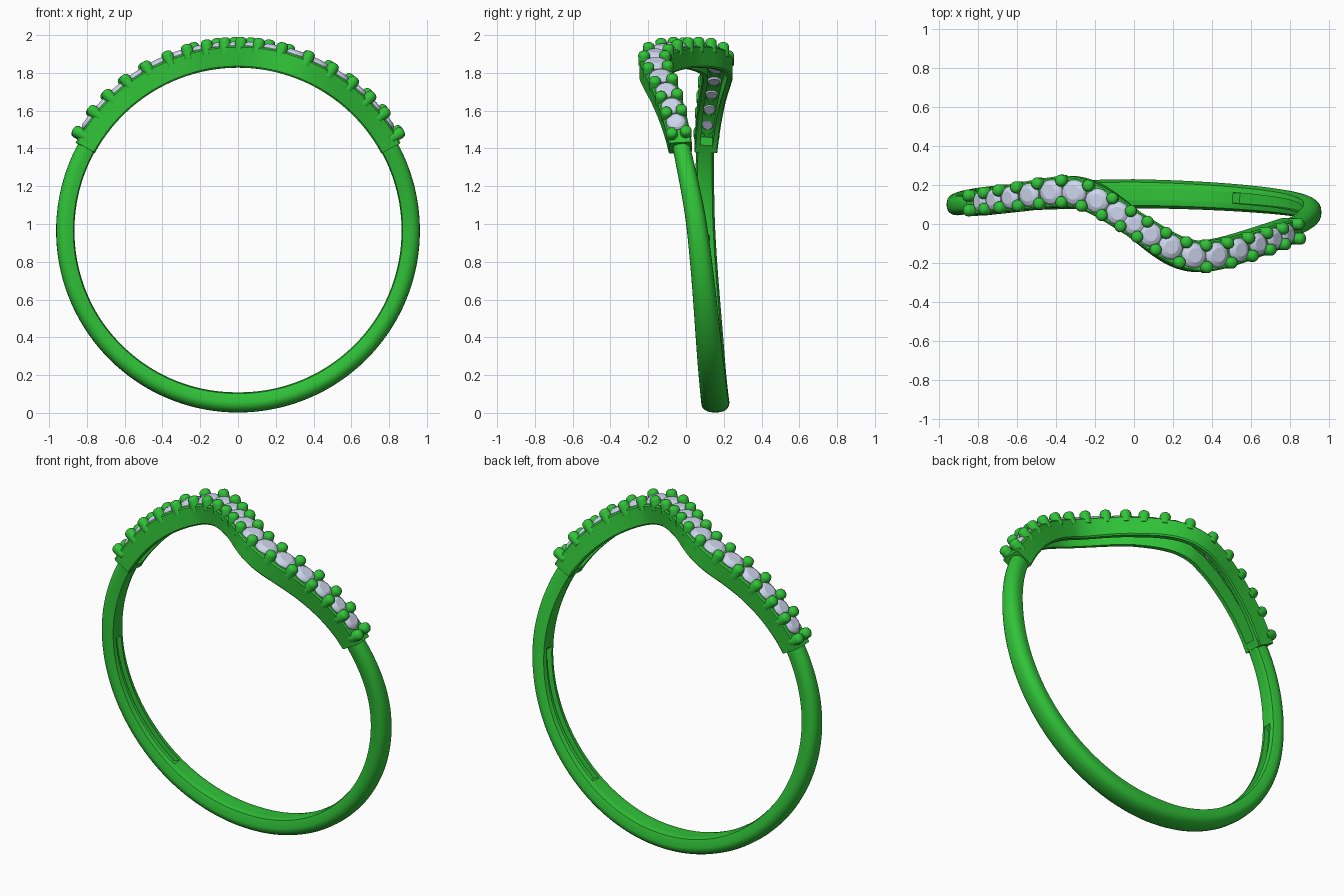
import bpy, bmesh, math
from mathutils import Vector

if "Cube" in bpy.data.objects:
    bpy.data.objects.remove(bpy.data.objects["Cube"])

CZ = 0.965  # height of the ring centre


def material(name, color):
    m = bpy.data.materials.new(name)
    m.diffuse_color = color
    m.use_nodes = True
    m.node_tree.nodes["Principled BSDF"].inputs["Base Color"].default_value = m.diffuse_color
    return m


METAL = material("green_metal", (0.03, 0.55, 0.04, 1))
STONE = material("pale_stone", (0.62, 0.67, 0.85, 1))


def interp(keys, t):
    """Smooth (Catmull-Rom style) interpolation through (t, value) keys."""
    t = max(keys[0][0], min(keys[-1][0], t))
    i = 0
    while i < len(keys) - 2 and t > keys[i + 1][0]:
        i += 1

    def slope(k):
        a, b = keys[max(k - 1, 0)], keys[min(k + 1, len(keys) - 1)]
        return (b[1] - a[1]) / (b[0] - a[0])
    (t0, v0), (t1, v1) = keys[i], keys[i + 1]
    h = t1 - t0
    s = (t - t0) / h
    return ((2*s**3 - 3*s*s + 1) * v0 + (s**3 - 2*s*s + s) * h * slope(i)
            + (3*s*s - 2*s**3) * v1 + (s**3 - s*s) * h * slope(i + 1))


# Sideways sway and half width of the wavy head (by x)
SWAY = [(-.86, .105), (-.6, .14), (-.45, .16), (-.33, .165), (-.2, .125), (0, 0),
        (.2, -.125), (.33, -.165), (.45, -.155), (.6, -.115), (.86, -.03)]
HEAD_W = [(0, .07), (.33, .08), (.6, .071), (.86, .061)]
# Sideways sway and half width of the shank (by angle)
SHANK_Y = [(-208, .1), (-180, .1), (-135, .135), (-90, .155), (-45, .125), (0, .06), (30, -.027)]
SHANK_W = [(0, .075), (45, .068), (90, .055), (120, .046)]


def head_y(a):
    return interp(SWAY, .98 * math.cos(math.radians(a)))


def head_w(a):
    return interp(HEAD_W, abs(.98 * math.cos(math.radians(a))))


def shank_y(a):
    return interp(SHANK_Y, a)


def frame(yf, a):
    """Origin on the axis, radial and sideways directions at angle a."""
    def pos(b):
        r = math.radians(b)
        return Vector((.95 * math.cos(r), yf(b), .95 * math.sin(r)))
    n = Vector((math.cos(math.radians(a)), 0, math.sin(math.radians(a))))
    side = n.cross(pos(a + .5) - pos(a - .5)).normalized()
    if side.y < 0:
        side = -side
    return Vector((0, yf(a), CZ)), n, side


def sweep(bm, yf, profile, a0, a1, steps):
    """Sweep profile(angle) -> [(side, radius)] around the ring."""
    rings = []
    for i in range(steps + 1):
        a = a0 + (a1 - a0) * i / steps
        o, n, s = frame(yf, a)
        rings.append([bm.verts.new(o + n * r + s * u) for u, r in profile(a)])
    k = len(rings[0])
    for p, q in zip(rings, rings[1:]):
        for j in range(k):
            bm.faces.new((p[j], p[(j + 1) % k], q[(j + 1) % k], q[j]))
    bm.faces.new(rings[0])
    bm.faces.new(rings[-1][::-1])


def lathe(bm, a, u, base, rings, sides):
    """Round part standing radially on the head; rings = [(radius, height)]."""
    o, n, s = frame(head_y, a)
    c, t = o + n * base + s * u, n.cross(s)
    loops = []
    for rad, h in rings:
        loops.append([bm.verts.new(c + n * h + s * (rad * math.cos(2*math.pi*k/sides))
                                   + t * (rad * math.sin(2*math.pi*k/sides))) for k in range(sides)])
    for p, q in zip(loops, loops[1:]):
        for k in range(sides):
            bm.faces.new((p[k], p[(k + 1) % sides], q[(k + 1) % sides], q[k]))
    bm.faces.new(loops[0][::-1])
    bm.faces.new(loops[-1])


def finish(name, bm, mat, angle=None):
    bmesh.ops.recalc_face_normals(bm, faces=bm.faces[:])
    me = bpy.data.meshes.new(name)
    bm.to_mesh(me)
    bm.free()
    me.materials.append(mat)
    ob = bpy.data.objects.new(name, me)
    bpy.context.collection.objects.link(ob)
    if angle:
        bpy.ops.object.select_all(action='DESELECT')
        ob.select_set(True)
        bpy.context.view_layer.objects.active = ob
        bpy.ops.object.shade_smooth_by_angle(angle=math.radians(angle))


# Shank: rounded outside, flatter inside with a long recess on each lower side
def shank_profile(a):
    d = abs(a + 90)
    w = interp(SHANK_W, d)
    inner = .866 - .01 * max(0, 1 - d / 60)
    depth = .03 if 36 < d < 88 else 0
    g = w * .4
    pts = [(-g, inner), (-g * .95, inner + depth), (g * .95, inner + depth), (g, inner),
           (w * .8, inner + .006)]
    for k in range(13):
        t = math.pi * k / 12
        c, s = math.cos(t), math.sin(t)
        pts.append((w * math.copysign(abs(c) ** .8, c), .908 + .055 * s ** .9 if s > 1e-6 else .908))
    pts.append((-w * .8, inner + .006))
    return pts


bm = bmesh.new()
sweep(bm, shank_y, shank_profile, -210, 30, 160)
finish("shank", bm, METAL, 40)


# Wavy head: channel open on the inside, closed by a block at each end
def channel(a):
    w = head_w(a)
    i = w - .03
    return [(-w + .006, .862), (-w, .87), (-w, .97), (-w + .008, .978), (w - .008, .978), (w, .97),
            (w, .87), (w - .006, .862), (i, .862), (i, .95), (-i, .95), (-i, .862)]


def block(a):
    w = head_w(a) - .004
    return [(-w, .863), (-w, .972), (w, .972), (w, .863)]


bm = bmesh.new()
sweep(bm, head_y, channel, 28.5, 151.5, 110)
sweep(bm, head_y, block, 28.6, 31.5, 3)
sweep(bm, head_y, block, 148.5, 151.4, 3)
finish("wavy_head", bm, METAL, 35)

# Stones: seventeen graded gems along the head
half = [.085, .19, .31, .43, .545, .645, .73, .80]
half_deg = [math.degrees(math.acos(x / .99)) for x in half]
angles = half_deg[::-1] + [90] + [180 - a for a in half_deg]
bm = bmesh.new()
for a in angles:
    R = head_w(a) * .83
    lathe(bm, a, 0, .977, [(R * .5, -.6 * R), (R, -.06 * R), (R, .06 * R), (R * .85, .25 * R),
                           (R * .55, .4 * R)], 16)
finish("stones", bm, STONE, 25)

# Beads: a domed pair between neighbouring stones and at both ends
bead_angles = [31.5] + [(p + q) / 2 for p, q in zip(angles, angles[1:])] + [148.5]
dome = [(.03, 0), (.031, .058), (.027, .069), (.018, .076), (.007, .079)]
bm = bmesh.new()
for a in bead_angles:
    for side in (-1, 1):
        lathe(bm, a, side * (head_w(a) - .024), .946, dome, 14)
finish("setting_beads", bm, METAL, 50)
